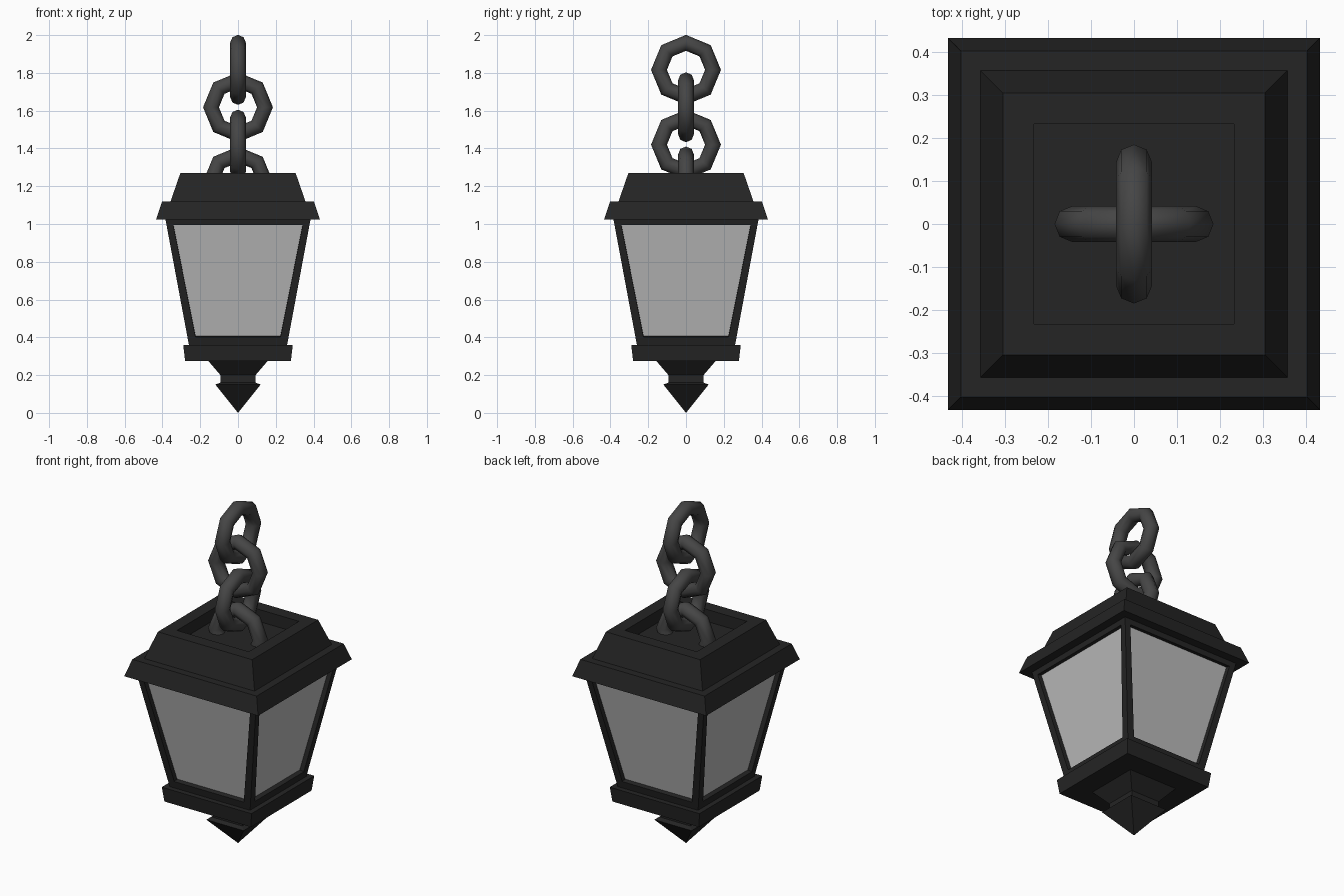
import bpy, bmesh, math

if "Cube" in bpy.data.objects:
    bpy.data.objects.remove(bpy.data.objects["Cube"])

def material(name, v):
    m = bpy.data.materials.new(name)
    m.diffuse_color = (v, v, v, 1)
    m.use_nodes = True
    m.node_tree.nodes["Principled BSDF"].inputs["Base Color"].default_value = m.diffuse_color
    return m

iron = material("dark_iron", 0.018)
chain_iron = material("chain_iron", 0.06)
pane = material("pane", 0.5)

def square_loft(name, profile, mat):
    """Stack of square rings given as (half width, z), capped at both ends."""
    bm = bmesh.new()
    rings = []
    for h, z in profile:
        if h == 0:
            rings.append([bm.verts.new((0, 0, z))] * 4)
        else:
            rings.append([bm.verts.new((sx * h, sy * h, z))
                          for sx, sy in ((-1, -1), (1, -1), (1, 1), (-1, 1))])
    for a, b in zip(rings, rings[1:]):
        for i in range(4):
            j = (i + 1) % 4
            bm.faces.new(dict.fromkeys((a[i], a[j], b[j], b[i])))
    for ring in (rings[0], rings[-1]):
        if len(set(ring)) == 4:
            bm.faces.new(ring)
    bmesh.ops.recalc_face_normals(bm, faces=bm.faces)
    mesh = bpy.data.meshes.new(name)
    bm.to_mesh(mesh)
    bm.free()
    ob = bpy.data.objects.new(name, mesh)
    mesh.materials.append(mat)
    bpy.context.collection.objects.link(ob)
    return ob

# Pointed square finial and base tray
square_loft("finial", [(0, 0), (0.12, 0.15), (0.093, 0.16), (0.093, 0.2), (0.157, 0.275)], iron)
square_loft("base", [(0.28, 0.275), (0.29, 0.36)], iron)

# Tapered frame: window openings inset and pushed inward, then opened
frame = square_loft("frame", [(0.26, 0.36), (0.385, 1.03)], iron)
bm = bmesh.new()
bm.from_mesh(frame.data)
bm.normal_update()
sides = [f for f in bm.faces if abs(f.normal.z) < 0.5]
bmesh.ops.inset_individual(bm, faces=sides, thickness=0.055)
bmesh.ops.inset_individual(bm, faces=sides, thickness=0.0, depth=-0.035)
bmesh.ops.delete(bm, geom=sides, context='FACES')
bm.to_mesh(frame.data)
bm.free()

# Glass body just inside the frame
square_loft("glass", [(0.237, 0.38), (0.353, 1.0)], pane)

# Eave and hollow-topped roof
square_loft("eave", [(0.433, 1.025), (0.402, 1.12)], iron)
square_loft("roof", [(0.357, 1.12), (0.305, 1.27), (0.232, 1.27), (0.232, 1.2)], iron)

# Octagonal chain links, alternating planes, the lowest sunk into the roof
for i, z in enumerate((1.225, 1.42, 1.618, 1.816)):
    rot = (math.pi / 2, 0, 0) if i % 2 == 0 else (0, math.pi / 2, 0)
    bpy.ops.mesh.primitive_torus_add(major_segments=8, minor_segments=8,
                                     major_radius=0.143, minor_radius=0.042,
                                     location=(0, 0, z), rotation=rot)
    link = bpy.context.object
    link.name = f"chain_link_{i + 1}"
    link.data.materials.append(chain_iron)
    bpy.ops.object.shade_smooth_by_angle(angle=math.radians(50))
